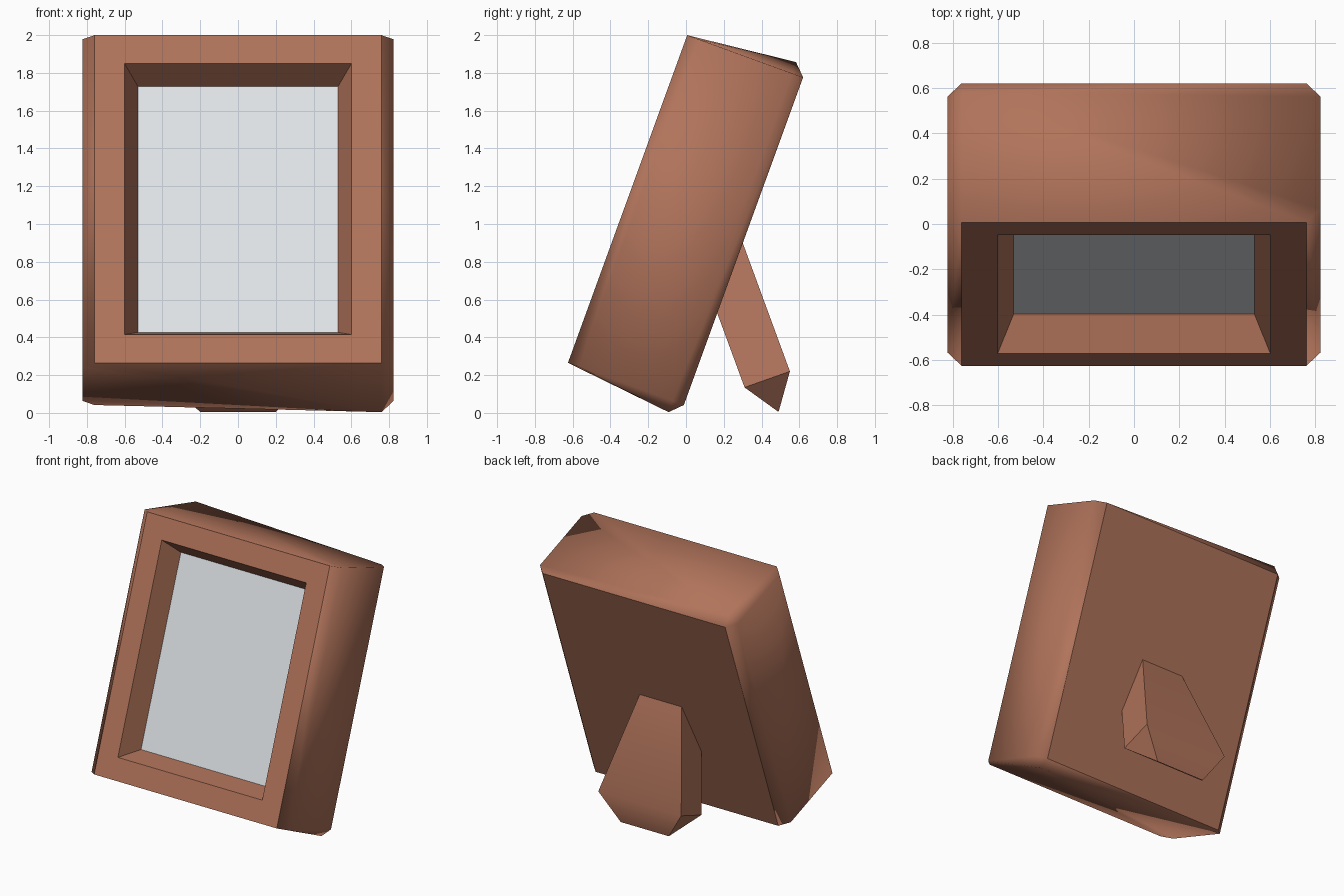
import bpy, bmesh, math

if "Cube" in bpy.data.objects:
    bpy.data.objects.remove(bpy.data.objects["Cube"])


def material(name, rgb):
    m = bpy.data.materials.new(name)
    m.diffuse_color = (*rgb, 1)
    m.use_nodes = True
    m.node_tree.nodes["Principled BSDF"].inputs["Base Color"].default_value = m.diffuse_color
    return m


def hull(points):
    """Solid skin around a few points, flat areas merged."""
    bm = bmesh.new()
    for p in points:
        bm.verts.new(p)
    bmesh.ops.convex_hull(bm, input=bm.verts[:])
    bmesh.ops.dissolve_limit(bm, angle_limit=math.radians(0.5),
                             verts=bm.verts[:], edges=bm.edges[:])
    bmesh.ops.recalc_face_normals(bm, faces=bm.faces[:])
    return bm


def finish(bm, name, mats):
    me = bpy.data.meshes.new(name)
    bm.to_mesh(me)
    bm.free()
    for m in mats:
        me.materials.append(m)
    ob = bpy.data.objects.new(name, me)
    bpy.context.collection.objects.link(ob)
    return ob


terracotta = material("terracotta", (0.435, 0.172, 0.103))
pale_grey = material("pale grey", (0.75, 0.78, 0.81))

# Frame body, upright: chamfered box, one raised corner each on top and bottom
W, H, D, B = 0.76, 1.846, 0.653, 0.063
pts = [(-W, D - B, H + B), (W, D - B, -B)]
for s in (-1, 1):
    for z in (0, H):
        pts += [(s * W, 0, z), (s * W, D, z),
                (s * (W + B), B, z), (s * (W + B), D - B, z)]
bm = hull(pts)
for f in bm.faces:
    f.smooth = abs(f.normal.y) < 0.98

# Sloped opening and picture panel
front = min(bm.faces, key=lambda f: f.normal.y)
bmesh.ops.inset_individual(bm, faces=[front], thickness=0.225)
bmesh.ops.inset_individual(bm, faces=[front], thickness=0.1, depth=-0.16)
front.material_index = 1
frame = finish(bm, "picture_frame", [terracotta, pale_grey])
frame.location = (0, -0.625, 0.265)
frame.rotation_euler.x = math.radians(-20)

# Rear stand: tapered prop with a pointed foot; (half width, y, z)
profile = [(0.14, 0.249, 1.04), (0.14, 0.009, 0.953),
           (0.345, 0.55, 0.22), (0.345, 0.31, 0.135), (0.2, 0.49, 0.005)]
stand = finish(hull([(s * x, y, z) for x, y, z in profile for s in (-1, 1)]),
               "rear_stand", [terracotta])
bpy.context.view_layer.objects.active = stand
stand.select_set(True)
bpy.ops.object.shade_smooth_by_angle(angle=math.radians(40))
